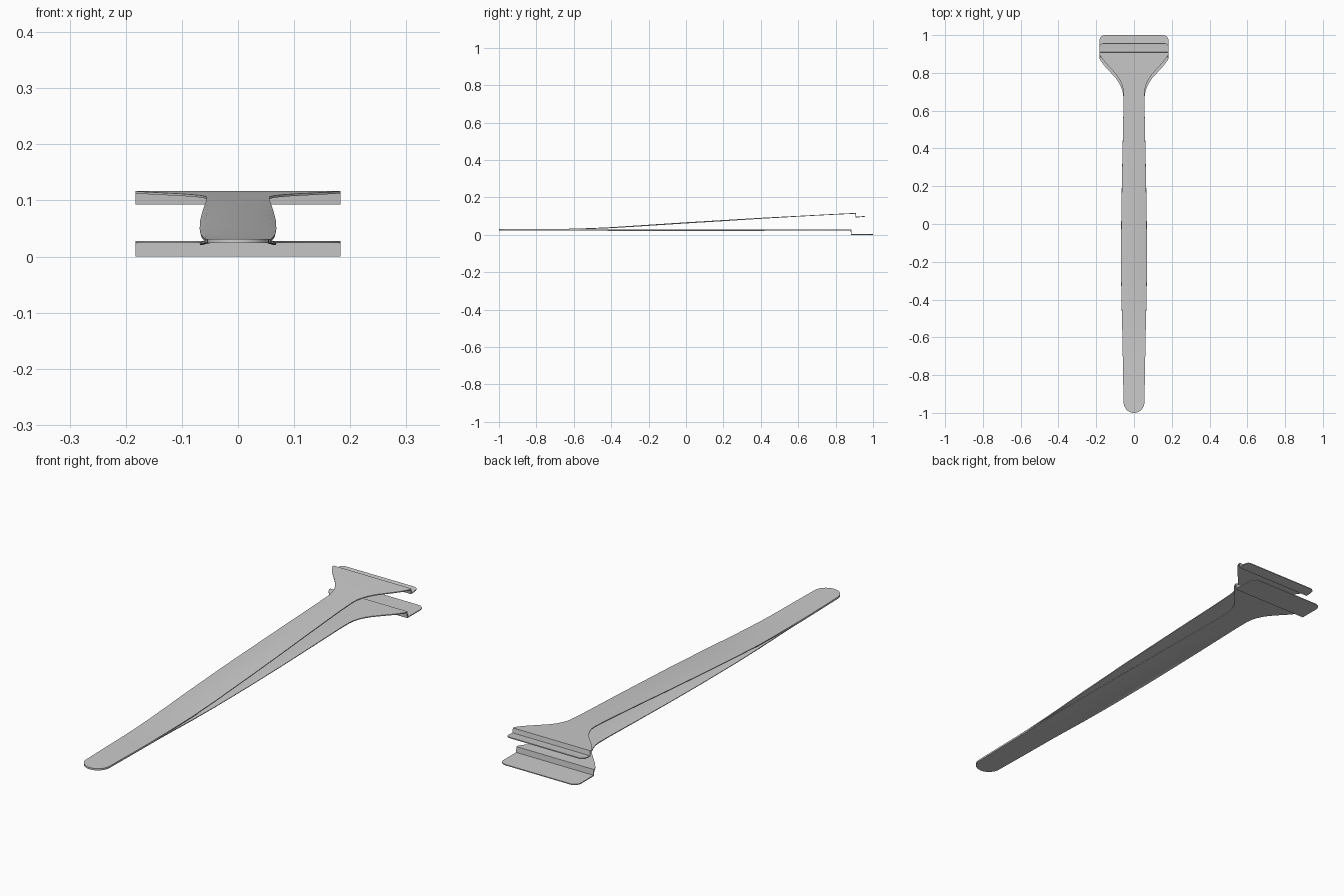
import bpy, bmesh, math

if "Cube" in bpy.data.objects:
    bpy.data.objects.remove(bpy.data.objects["Cube"])

T = 0.004          # sheet thickness
HEAD = 0.183       # half width of the jaw


def lerp(keys, y):
    # piecewise linear lookup
    for (a, va), (b, vb) in zip(keys, keys[1:]):
        if y <= b:
            return va + (vb - va) * max(0, y - a) / (b - a)
    return keys[-1][1]


HANDLE = [(-0.945, 0.055), (-0.8, 0.058), (-0.6, 0.061), (-0.4, 0.066), (-0.25, 0.068),
          (0.0, 0.067), (0.2, 0.064), (0.4, 0.060), (0.6, 0.056)]
FLARE = [(0.67, 0.056), (0.695, 0.059), (0.72, 0.066), (0.745, 0.078), (0.77, 0.095),
         (0.80, 0.122), (0.83, 0.150), (0.85, 0.166), (0.865, 0.177), (0.876, HEAD)]


def make_arm(name, zkeys, step_y, lip, shift, corner, drop):
    """Bent sheet: rounded tip, tapered handle, flared head, step and gripping lip."""
    rows = []
    # rounded rear tip
    for i in range(9):
        a = math.radians(4 + 86 * i / 8)
        y = -0.945 - 0.055 * math.cos(a)
        rows.append((y, lerp(zkeys, y), 0.055 * math.sin(a)))
    # handle and flare
    body = HANDLE[1:] + [(y + shift, w) for y, w in FLARE]
    keys = HANDLE[:1] + body
    ys = {y for y, _ in body} | {y for y, _ in zkeys if y > -0.93}
    for y in sorted(v for v in ys if v < step_y - 0.002):
        rows.append((y, lerp(zkeys, y), lerp(keys, y)))
    rows.append((step_y, zkeys[-1][1], HEAD))
    # step and lip, with rounded front corners
    lip_end = lip[-1][0]
    for y, z in lip[:-1]:
        rows.append((y, z, HEAD))
    for i in range(6):
        a = math.radians(90 * i / 5)
        y = lip_end - corner + corner * math.sin(a)
        rows.append((y, lerp(lip[-2:], y), HEAD - corner + corner * math.cos(a)))

    bm = bmesh.new()
    grid = []
    for y, z, w in rows:
        d = drop * max(0, 1 - (y / 0.62) ** 2) if abs(y) < 0.62 else 0
        grid.append([bm.verts.new((f * w, y, z - (d if abs(f) == 1 else 0)))
                     for f in (-1, -0.86, 0, 0.86, 1)])
    for r0, r1 in zip(grid, grid[1:]):
        for i in range(4):
            bm.faces.new((r0[i], r0[i + 1], r1[i + 1], r1[i]))
    me = bpy.data.meshes.new(name)
    bm.to_mesh(me)
    bm.free()
    ob = bpy.data.objects.new(name, me)
    bpy.context.collection.objects.link(ob)
    sol = ob.modifiers.new("thickness", 'SOLIDIFY')
    sol.thickness, sol.offset, sol.use_even_offset = T, 0, True
    bpy.ops.object.select_all(action='DESELECT')
    ob.select_set(True)
    bpy.context.view_layer.objects.active = ob
    bpy.ops.object.modifier_apply(modifier=sol.name)
    bpy.ops.object.shade_smooth_by_angle(angle=math.radians(25))
    return ob


# straight lower arm with a long flat lip
make_arm("lower_arm", [(-1, 0.026), (0.882, 0.026)], 0.882,
         [(0.884, 0.002), (1.0, 0.002)], 0.0, 0.03, 0.004)

# upper arm springs up from the joined tail and ends in a short lip
make_arm("upper_arm",
         [(-1, 0.0295), (-0.7, 0.0295), (-0.6, 0.031), (-0.5, 0.0345), (-0.4, 0.039),
          (-0.2, 0.052), (0.0, 0.065), (0.4, 0.089), (0.8, 0.110), (0.906, 0.115)], 0.906,
         [(0.909, 0.095), (0.922, 0.0955), (0.957, 0.099)], 0.022, 0.02, 0.002)
